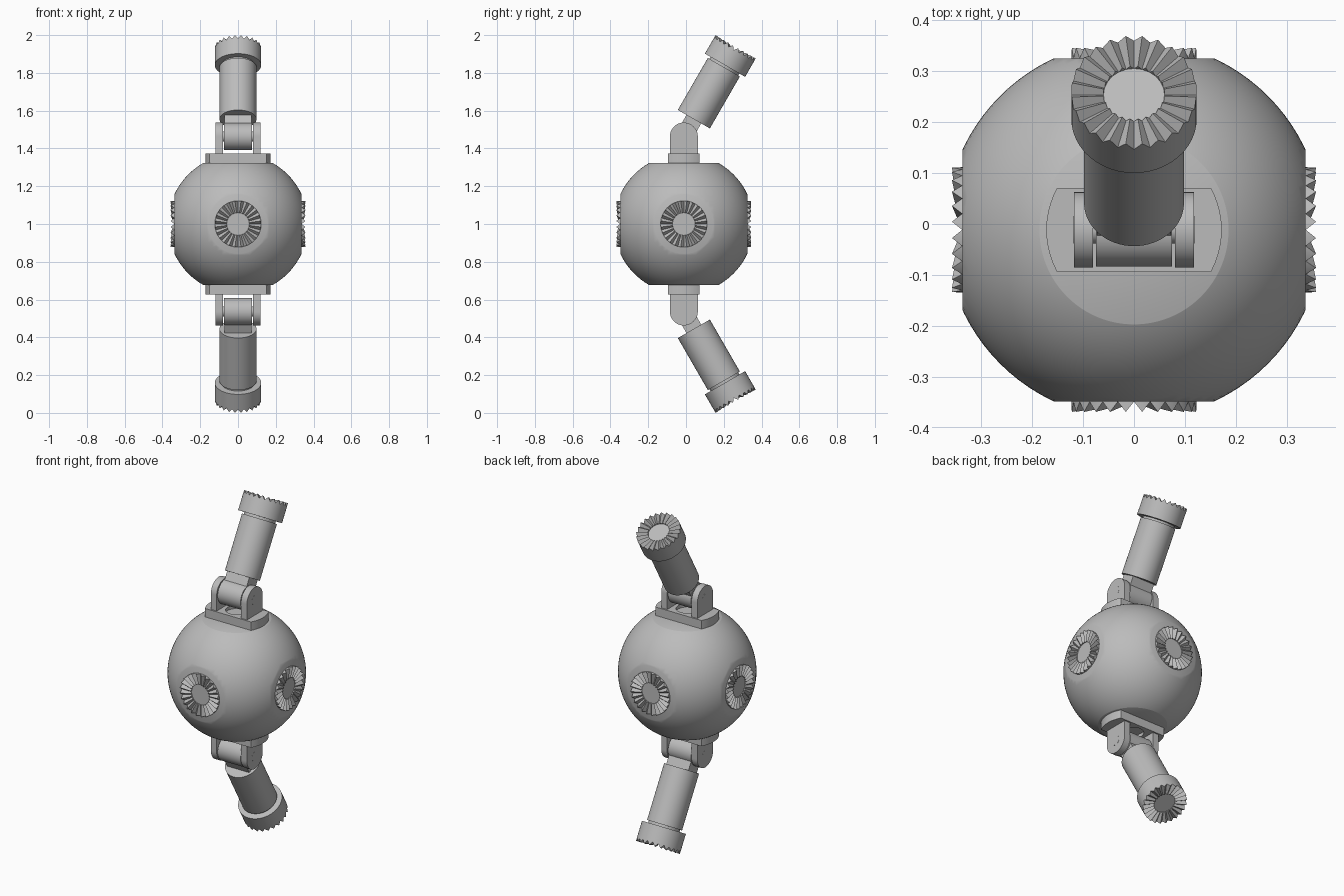
import bpy, bmesh, math
from mathutils import Matrix, Vector

cube = bpy.data.objects.get("Cube")
if cube:
    bpy.data.objects.remove(cube)

grey = bpy.data.materials.new("plain grey")
grey.use_nodes = True
COLOUR = (0.5, 0.5, 0.5, 1)
grey.diffuse_color = COLOUR
grey.node_tree.nodes["Principled BSDF"].inputs["Base Color"].default_value = COLOUR

CENTRE = Matrix.Translation((0, -0.0115, 1))
FLAT = 0.3365        # distance of side flats from the centre
POLE = 0.322         # distance of top and bottom flats
PIVOT = 0.463        # hinge height above the centre
TEETH, TOOTH_R, HUB_R, TOOTH_H = 24, 0.123, 0.06, 0.02


def finish(name, bm, matrix):
    bmesh.ops.transform(bm, matrix=matrix, verts=bm.verts)
    bmesh.ops.recalc_face_normals(bm, faces=bm.faces)
    mesh = bpy.data.meshes.new(name)
    bm.to_mesh(mesh)
    bm.free()
    mesh.materials.append(grey)
    obj = bpy.data.objects.new(name, mesh)
    bpy.context.collection.objects.link(obj)
    bpy.ops.object.select_all(action='DESELECT')
    obj.select_set(True)
    bpy.context.view_layer.objects.active = obj
    bpy.ops.object.shade_smooth_by_angle(angle=math.radians(30))
    return obj


def lathe(profile, steps=64):
    """Revolve (radius, height) points around z."""
    bm = bmesh.new()
    verts = [bm.verts.new((r, 0, z)) for r, z in profile]
    edges = [bm.edges.new(pair) for pair in zip(verts, verts[1:])]
    bmesh.ops.spin(bm, geom=verts + edges, axis=(0, 0, 1), cent=(0, 0, 0),
                   angle=math.tau, steps=steps)
    bmesh.ops.remove_doubles(bm, verts=bm.verts, dist=1e-5)
    return bm


def rod(radius, low, high):
    return lathe([(0, low), (radius, low), (radius, high), (0, high)])


def slice_off(bm, point, normal):
    cut = bmesh.ops.bisect_plane(bm, geom=bm.verts[:] + bm.edges[:] + bm.faces[:],
                                 plane_co=point, plane_no=normal, clear_outer=True)
    rim = [e for e in cut["geom_cut"] if isinstance(e, bmesh.types.BMEdge)]
    bmesh.ops.holes_fill(bm, edges=rim)


def toothed_disc(depth):
    """Disc with radial face teeth rising from z = 0, body reaching down by depth."""
    bm = bmesh.new()
    n = TEETH * 2

    def ring(radius, crest, base=0):
        return [bm.verts.new((radius * math.cos(math.tau * i / n),
                              radius * math.sin(math.tau * i / n),
                              base + crest * (i % 2))) for i in range(n)]
    bottom = ring(TOOTH_R, 0, -depth)
    outer = ring(TOOTH_R, TOOTH_H)
    inner = ring(HUB_R, TOOTH_H * HUB_R / TOOTH_R)
    hub = inner[::2]
    for i in range(n):
        j = (i + 1) % n
        bm.faces.new((bottom[i], bottom[j], outer[j], outer[i]))
        bm.faces.new((outer[i], outer[j], inner[j], inner[i]))
    for k in range(TEETH):
        bm.faces.new((inner[2 * k], inner[2 * k + 1], hub[(k + 1) % TEETH]))
    bm.faces.new(hub)
    bm.faces.new(bottom)
    return bm


def lug(x_mid, thickness):
    """Round-topped hinge cheek standing on the plate, pivot at the origin."""
    bm = bmesh.new()
    r, foot = 0.074, POLE + 0.045 - PIVOT
    arc = [(r * math.cos(math.pi * i / 24), r * math.sin(math.pi * i / 24)) for i in range(25)]
    outline = [(r, foot)] + arc + [(-r, foot)]
    face = bm.faces.new([bm.verts.new((x_mid - thickness / 2, y, z)) for y, z in outline])
    out = bmesh.ops.extrude_face_region(bm, geom=[face])
    moved = [v for v in out["geom"] if isinstance(v, bmesh.types.BMVert)]
    bmesh.ops.translate(bm, verts=moved, vec=(thickness, 0, 0))
    if face.is_valid and not all(len(e.link_faces) == 2 for e in face.edges):
        bm.faces.ensure_lookup_table()
    return bm


# Ball with six flats
ball = bmesh.new()
bmesh.ops.create_uvsphere(ball, u_segments=96, v_segments=48, radius=0.3715)
for axis, dist in (("X", FLAT), ("Y", FLAT), ("Z", POLE)):
    for sign in (1, -1):
        normal = Vector([sign * (axis == a) for a in "XYZ"])
        slice_off(ball, normal * dist, normal)
finish("ball_body", ball, CENTRE)

# Toothed couplings on the four sides
for i, side in enumerate(("left", "back", "right", "front")):
    turn = Matrix.Rotation(math.pi / 2 * i, 4, 'Z') @ Matrix.Rotation(math.pi / 2, 4, 'Y')
    finish(side + "_coupling", toothed_disc(0.02),
           CENTRE @ turn @ Matrix.Translation((0, 0, FLAT + 0.0005)))

# Hinged arms, the lower one a mirror of the upper
ACROSS = Matrix.Rotation(math.pi / 2, 4, 'Y')
for name, sign in (("upper", 1), ("lower", -1)):
    frame = CENTRE @ Matrix.Diagonal((1, 1, sign, 1))
    hinge = frame @ Matrix.Translation((0, 0, PIVOT))
    arm = hinge @ Matrix.Rotation(math.radians(-30), 4, 'X')

    # mounting plate with a round recess and two straight sides
    plate = lathe([(0, 0.03), (0.06, 0.03), (0.06, 0.05), (0.172, 0.05), (0.172, 0), (0, 0)])
    for s in (1, -1):
        slice_off(plate, (0, s * 0.0825, 0), (0, s, 0))
    finish(name + "_plate", plate, frame @ Matrix.Translation((0, 0, POLE)))

    # hinge cheeks, pin and barrel
    for side, s in (("left", 1), ("right", -1)):
        finish(f"{name}_{side}_cheek", lug(s * 0.099, 0.038), hinge)
    finish(name + "_pin", rod(0.027, -0.1185, 0.1185), hinge @ ACROSS)
    finish(name + "_barrel", rod(0.072, -0.075, 0.075), hinge @ ACROSS)

    # tab joining barrel and tube
    tab = bmesh.new()
    bmesh.ops.create_cube(tab, size=1)
    finish(name + "_tab", tab, arm @ Matrix.Translation((0, 0, 0.06))
           @ Matrix.Diagonal((0.145, 0.09, 0.12, 1)))

    # tube with a narrow neck, and toothed head
    tube = lathe([(0, 0.106), (0.098, 0.106), (0.098, 0.424),
                  (0.088, 0.424), (0.088, 0.45), (0, 0.45)])
    finish(name + "_tube", tube, arm)
    finish(name + "_head", toothed_disc(0.093), arm @ Matrix.Translation((0, 0, 0.529)))
